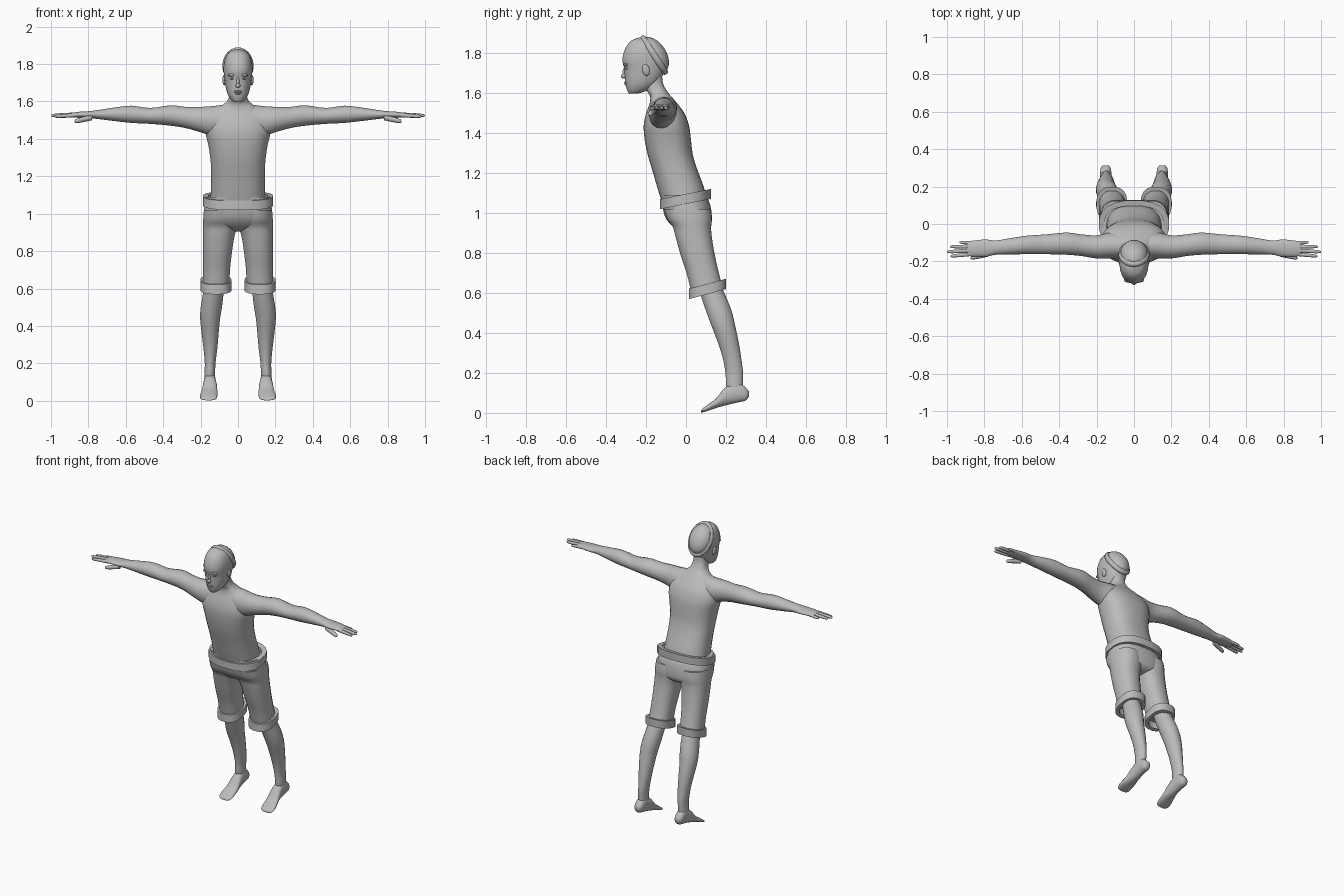
import bpy
import bmesh
import math
from mathutils import Matrix, Vector

cube = bpy.data.objects.get("Cube")
if cube:
    bpy.data.objects.remove(cube, do_unlink=True)

# One plain grey for the whole figure
GREY = (0.5, 0.5, 0.5, 1.0)
grey = bpy.data.materials.new("plain_grey")
grey.use_nodes = True
grey.diffuse_color = GREY
grey.node_tree.nodes["Principled BSDF"].inputs["Base Color"].default_value = GREY


def finish(name, bm, mirror=False, angle=50):
    """Turn a bmesh into a smooth-shaded object, optionally mirrored in x."""
    bmesh.ops.recalc_face_normals(bm, faces=bm.faces)
    mesh = bpy.data.meshes.new(name)
    bm.to_mesh(mesh)
    bm.free()
    mesh.materials.append(grey)
    for poly in mesh.polygons:
        poly.use_smooth = True
    mesh.set_sharp_from_angle(angle=math.radians(angle))
    obj = bpy.data.objects.new(name, mesh)
    bpy.context.scene.collection.objects.link(obj)
    if mirror:
        mod = obj.modifiers.new("mirror", 'MIRROR')
        mod.use_mirror_merge = False
    return obj


def smooth_rings(rings, steps):
    """Insert rings along a smooth spline through the given ones."""
    result = []
    last = len(rings) - 1
    for i in range(last):
        a, b = rings[max(i - 1, 0)], rings[i]
        c, d = rings[i + 1], rings[min(i + 2, last)]
        for s in range(steps):
            t = s / steps
            result.append([
                q + t * (r - p) / 2
                + t * t * (2 * p - 5 * q + 4 * r - u) / 2
                + t ** 3 * (3 * q - p - 3 * r + u) / 2
                for p, q, r, u in zip(a, b, c, d)])
    result.append(rings[-1])
    return result


def add_loft(bm, rings, axis, sides=20, power=2.0, steps=3, tilt=0.0, closed=False):
    """Rings are (position on axis, min and max of both cross axes)."""
    if steps > 1:
        rings = smooth_rings(rings, steps)
    cross = [k for k in range(3) if k != axis]
    loops = []
    for pos, u0, u1, v0, v1 in rings:
        loop = []
        for k in range(sides):
            a = math.tau * (k + 0.5) / sides
            cu, cv = math.cos(a), math.sin(a)
            co = Vector()
            du = math.copysign(abs(cu) ** (2 / power), cu) * (u1 - u0) / 2
            dv = math.copysign(abs(cv) ** (2 / power), cv) * (v1 - v0) / 2
            co[axis] = pos + tilt * dv
            co[cross[0]] = (u0 + u1) / 2 + du
            co[cross[1]] = (v0 + v1) / 2 + dv
            loop.append(bm.verts.new(co))
        loops.append(loop)
    pairs = list(zip(loops, loops[1:]))
    if closed:
        pairs.append((loops[-1], loops[0]))
    else:
        bm.faces.new(loops[0])
        bm.faces.new(loops[-1])
    for low, high in pairs:
        for k in range(sides):
            n = (k + 1) % sides
            bm.faces.new((low[k], low[n], high[n], high[k]))


def loft(name, rings, axis, mirror=False, **options):
    bm = bmesh.new()
    add_loft(bm, rings, axis, **options)
    return finish(name, bm, mirror)


def symmetric(rings):
    """Expand (z, half width, front, back) to full ring extents."""
    return [(z, -w, w, front, back) for z, w, front, back in rings]


def ellipsoid(name, centre, radii, mirror=False, turn=0):
    bm = bmesh.new()
    matrix = (Matrix.Translation(centre) @ Matrix.Rotation(math.radians(turn), 4, 'X')
              @ Matrix.Diagonal((*radii, 1)))
    bmesh.ops.create_uvsphere(bm, u_segments=20, v_segments=12, radius=1, matrix=matrix)
    return finish(name, bm, mirror)


def band(name, z, height, extents, thick, tilt, mirror=False):
    """Flat cloth hoop with square edges."""
    x0, x1, y0, y1 = extents
    inner = (x0 + thick, x1 - thick, y0 + thick, y1 - thick)
    low, high = z - height / 2, z + height / 2
    rings = [(low, *inner), (low, *extents), (high, *extents), (high, *inner)]
    return loft(name, rings, 2, mirror, power=2.5, steps=1, tilt=tilt, closed=True)


# Torso with neck
loft("torso", symmetric([
    (1.05, .15, -.12, .11), (1.13, .145, -.145, .09), (1.21, .144, -.168, .06),
    (1.29, .148, -.192, .035), (1.37, .16, -.208, .025), (1.44, .175, -.212, .015),
    (1.50, .165, -.2, -.008), (1.55, .125, -.182, -.045), (1.585, .078, -.18, -.075),
    (1.61, .054, -.195, -.095), (1.65, .045, -.21, -.115), (1.7, .045, -.22, -.12),
]), 2, sides=28, power=2.4)

# Head and face
loft("head", symmetric([
    (1.597, .02, -.285, -.245), (1.61, .038, -.293, -.2), (1.64, .056, -.302, -.15),
    (1.68, .067, -.306, -.12), (1.72, .073, -.309, -.105), (1.76, .077, -.319, -.1),
    (1.8, .076, -.313, -.105), (1.84, .065, -.295, -.125), (1.865, .045, -.27, -.155),
    (1.878, .015, -.235, -.2),
]), 2, sides=28, power=2.2)
ellipsoid("nose_tip", (0, -.311, 1.685), (.013, .015, .012))
ellipsoid("nose_bridge", (0, -.306, 1.705), (.008, .012, .03), turn=-10)
ellipsoid("upper_lip", (0, -.301, 1.653), (.022, .01, .006))
ellipsoid("lower_lip", (0, -.298, 1.643), (.018, .01, .006))
ellipsoid("brow", (.03, -.299, 1.742), (.024, .014, .008), mirror=True)
ellipsoid("eye", (.03, -.295, 1.723), (.014, .012, .007), mirror=True)
ellipsoid("ear", (.074, -.2, 1.715), (.009, .018, .029), mirror=True, turn=12)

# Cap worn on the back of the head, with a rolled brim
CAP_CENTRE, CAP_TURN = (0, -.16, 1.79), -57
ellipsoid("cap_crown", CAP_CENTRE, (.074, .1, .062), turn=CAP_TURN)
bm = bmesh.new()
rolled = []
for k in range(8):
    a = math.tau * k / 8
    r, h = .1 + .016 * math.cos(a), .016 * math.sin(a)
    rolled.append((h, -.72 * r, .72 * r, -r, r))
add_loft(bm, rolled, 2, sides=32, steps=1, closed=True)
bm.transform(Matrix.Translation(CAP_CENTRE) @ Matrix.Rotation(math.radians(CAP_TURN), 4, 'X'))
finish("cap_brim", bm)

# Arms with palms
loft("arm", [
    (.04, -.185, -.06, 1.43, 1.59), (.12, -.185, -.045, 1.41, 1.578),
    (.2, -.185, -.06, 1.435, 1.572), (.28, -.172, -.055, 1.457, 1.572),
    (.36, -.165, -.045, 1.47, 1.58), (.47, -.162, -.055, 1.48, 1.566),
    (.57, -.162, -.062, 1.485, 1.578), (.66, -.163, -.075, 1.495, 1.568),
    (.74, -.165, -.088, 1.505, 1.556), (.79, -.175, -.082, 1.51, 1.549),
    (.84, -.175, -.086, 1.512, 1.546), (.88, -.172, -.092, 1.515, 1.541),
    (.895, -.162, -.1, 1.52, 1.536),
], 0, mirror=True)


def digit(name, base, tip, radius):
    """Tapered finger with a rounded end, running outwards in x."""
    base, tip = Vector(base), Vector(tip)
    rings = []
    for t, size in ((0, 1), (.5, .95), (.85, .8), (.96, .55), (1, .15)):
        x, y, z = base.lerp(tip, t)
        r = radius * size
        rings.append((x, y - r, y + r, z - r, z + r))
    loft(name, rings, 0, mirror=True, sides=10, steps=2)


digit("index_finger", (.86, -.160, 1.527), (.982, -.172, 1.52), .011)
digit("middle_finger", (.86, -.141, 1.53), (1.0, -.149, 1.525), .0115)
digit("ring_finger", (.86, -.121, 1.53), (.985, -.121, 1.525), .011)
digit("little_finger", (.85, -.102, 1.527), (.933, -.098, 1.522), .01)
digit("thumb", (.78, -.16, 1.515), (.875, -.182, 1.493), .015)

# Shorts: seat, legs, waistband and turned-up cuffs
loft("shorts_seat", symmetric([
    (1.09, .172, -.128, .1), (1.04, .18, -.12, .122), (.98, .186, -.105, .13),
    (.94, .175, -.075, .125), (.915, .08, -.04, .1), (.905, .02, 0, .06),
]), 2, sides=28, power=2.4)
loft("shorts_leg", [
    (1.02, .005, .183, -.11, .124), (.97, .0, .187, -.095, .13),
    (.93, .001, .187, -.067, .127), (.88, .018, .187, -.053, .13),
    (.79, .032, .187, -.028, .145), (.7, .042, .187, .002, .165),
    (.62, .045, .19, .022, .188),
], 2, mirror=True, power=2.3)
band("waistband", 1.07, .05, (-.188, .188, -.132, .127), .03, .2)
band("shorts_cuff", .62, .052, (.035, .201, .014, .2), .022, .27, mirror=True)

# Bare lower legs and feet, toes pointing down
loft("lower_leg", [
    (.66, .07, .175, .05, .165), (.56, .078, .19, .082, .21),
    (.5, .085, .2, .103, .232), (.44, .095, .203, .125, .246),
    (.36, .103, .195, .156, .263), (.28, .11, .185, .182, .276),
    (.2, .12, .178, .197, .286), (.14, .122, .18, .2, .285),
    (.09, .125, .178, .215, .29),
], 2, mirror=True)
loft("foot", [
    (.314, .135, .165, .08, .11), (.3, .125, .178, .062, .125),
    (.27, .12, .182, .054, .15), (.23, .118, .183, .045, .148),
    (.19, .113, .187, .035, .122), (.15, .11, .195, .024, .072),
    (.115, .11, .203, .012, .046), (.085, .115, .2, .003, .023),
    (.075, .13, .185, .002, .012),
], 1, mirror=True, power=2.3)
